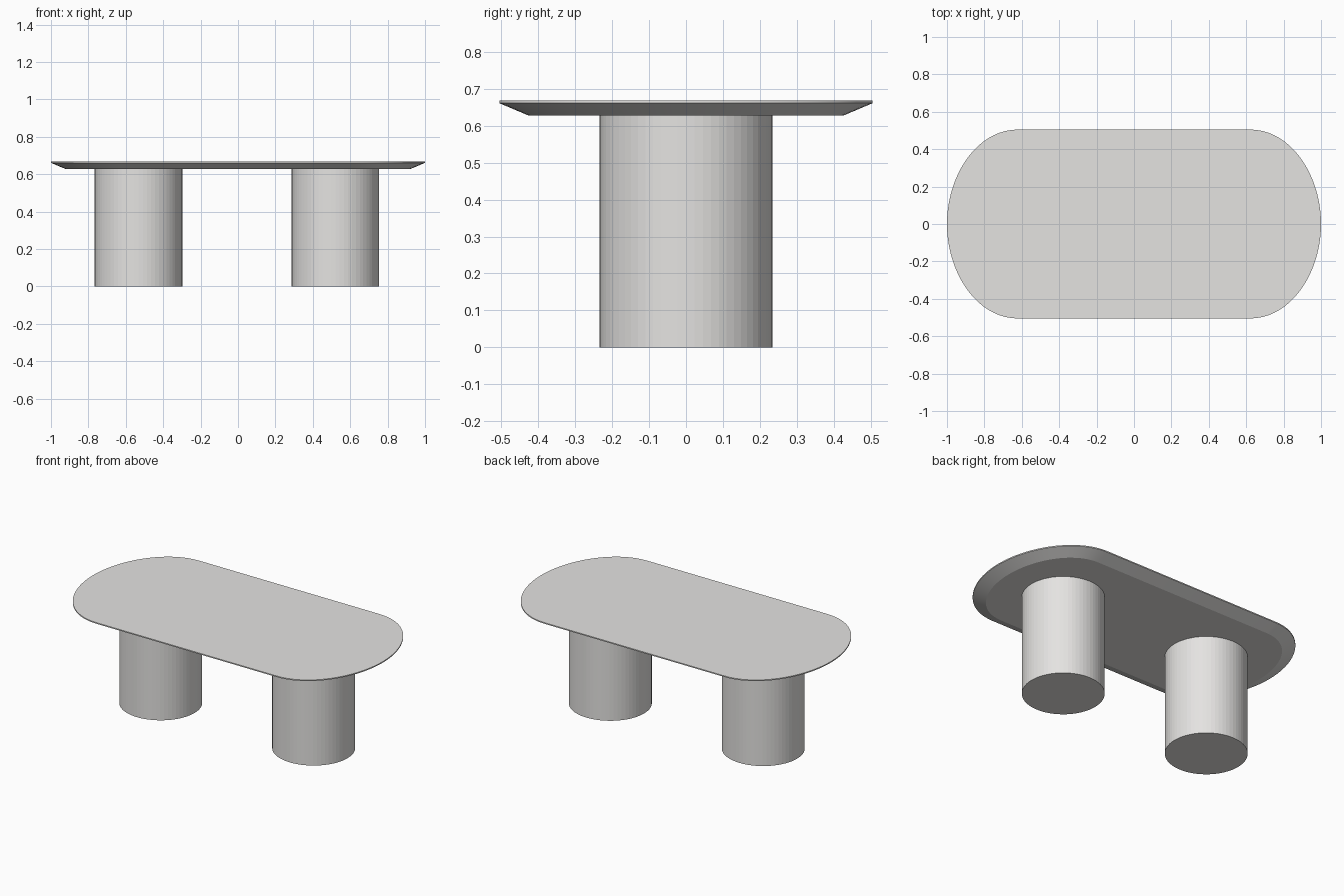
import bpy, bmesh, math
from mathutils import Vector
from mathutils.geometry import interpolate_bezier

if "Cube" in bpy.data.objects:
    bpy.data.objects.remove(bpy.data.objects["Cube"])

mat = bpy.data.materials.new("warm light grey")
mat.diffuse_color = (0.78, 0.77, 0.755, 1)
mat.use_nodes = True
mat.node_tree.nodes["Principled BSDF"].inputs["Base Color"].default_value = mat.diffuse_color


def finish(bm, name, angle):
    bmesh.ops.recalc_face_normals(bm, faces=bm.faces)
    me = bpy.data.meshes.new(name)
    bm.to_mesh(me)
    bm.free()
    me.materials.append(mat)
    ob = bpy.data.objects.new(name, me)
    bpy.context.collection.objects.link(ob)
    bpy.ops.object.select_all(action='DESELECT')
    ob.select_set(True)
    bpy.context.view_layer.objects.active = ob
    bpy.ops.object.shade_smooth_by_angle(angle=math.radians(angle))
    return ob


def outline(inset):
    """Rounded oblong: one quarter curve mirrored into a closed loop."""
    y, x = 0.505 - inset, 1.0 - inset
    q = interpolate_bezier(Vector((0.62, y)), Vector((0.84 - inset / 2, y)),
                           Vector((x, 0.26 - inset / 2)), Vector((x, 0)), 20)
    q = [(p[0], p[1]) for p in q]
    right = q + [(a, -b) for a, b in q[-2::-1]]
    return right + [(-a, b) for a, b in reversed(right)]


# table top: thin vertical rim, then a wide bevel to the underside
bm = bmesh.new()
rings = [[bm.verts.new((x, y, z)) for x, y in outline(inset)]
         for inset, z in ((0.078, 0.628), (0.0, 0.661), (0.0, 0.668))]
n = len(rings[0])
for low, high in zip(rings, rings[1:]):
    for i in range(n):
        j = (i + 1) % n
        bm.faces.new((low[i], low[j], high[j], high[i]))
bm.faces.new(rings[0])
bm.faces.new(rings[-1])
finish(bm, "table_top", 20)

# two drum legs
for name, x in (("left_leg", -0.532), ("right_leg", 0.521)):
    bm = bmesh.new()
    bmesh.ops.create_cone(bm, cap_ends=True, segments=64,
                          radius1=0.234, radius2=0.234, depth=0.628)
    bmesh.ops.translate(bm, verts=bm.verts, vec=(x, 0, 0.314))
    finish(bm, name, 3)
